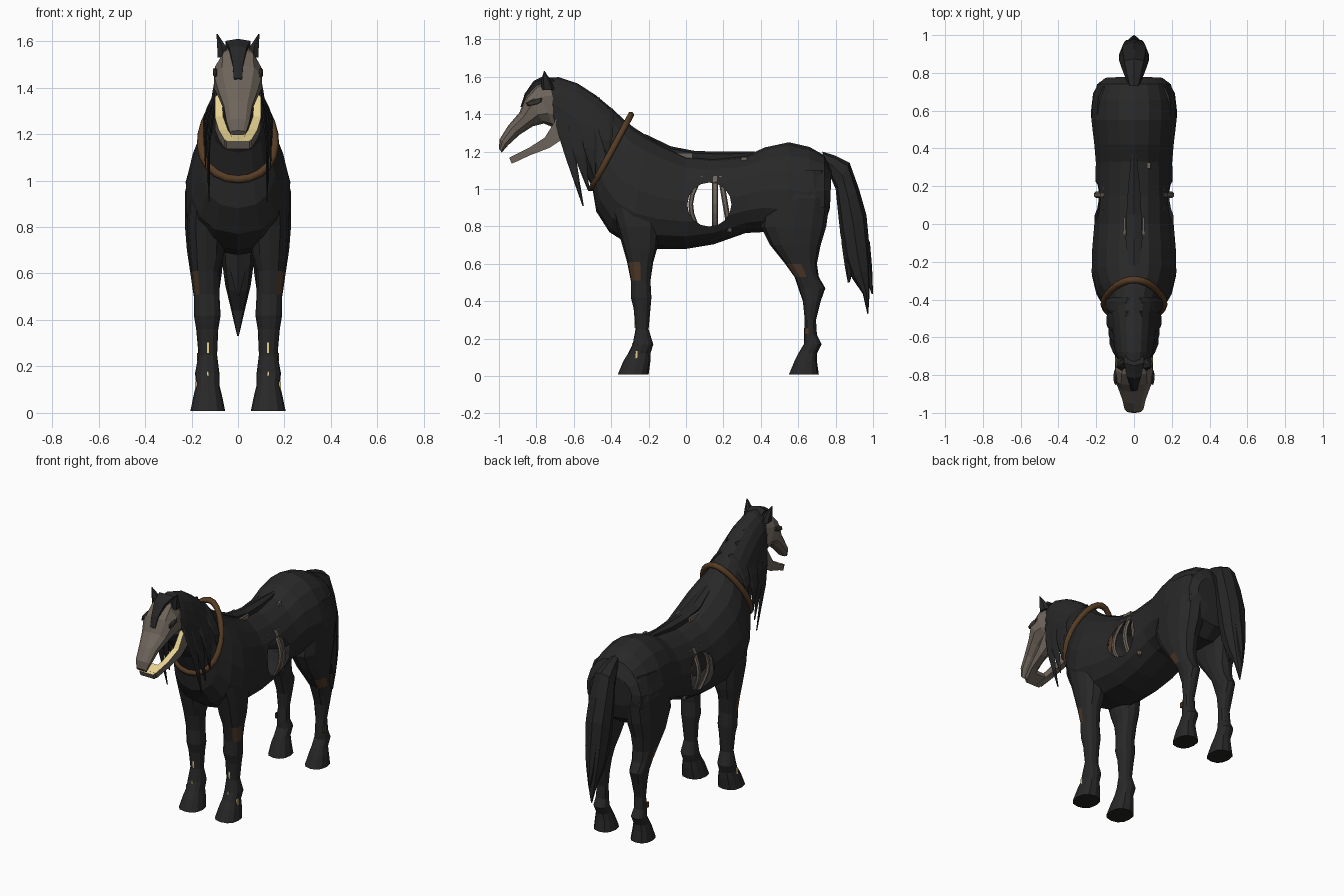
import bpy, bmesh, math
from mathutils import Vector, Matrix

if "Cube" in bpy.data.objects:
    bpy.data.objects.remove(bpy.data.objects["Cube"])


def material(name, rgb):
    m = bpy.data.materials.new(name)
    m.diffuse_color = (*rgb, 1)
    m.use_nodes = True
    m.node_tree.nodes["Principled BSDF"].inputs["Base Color"].default_value = m.diffuse_color
    return m


COAT = material("black coat", (0.021, 0.021, 0.021))
HAIR = material("black hair", (0.019, 0.019, 0.019))
HOOF = material("dark hoof", (0.017, 0.016, 0.015))
BONE = material("grey bone", (0.155, 0.128, 0.104))
SOCKET = material("dark socket", (0.04, 0.033, 0.027))
TEETH = material("yellow teeth", (0.80, 0.65, 0.29))
LEATHER = material("brown leather", (0.092, 0.045, 0.018))
FLESH = material("brown flesh", (0.075, 0.040, 0.020))


def finish(name, bm, mats, rule=None):
    bmesh.ops.recalc_face_normals(bm, faces=bm.faces)
    me = bpy.data.meshes.new(name)
    bm.to_mesh(me)
    bm.free()
    for m in mats:
        me.materials.append(m)
    if rule:
        for f in me.polygons:
            f.material_index = rule(f.center, f.normal)
    ob = bpy.data.objects.new(name, me)
    bpy.context.collection.objects.link(ob)
    return ob


def loft(name, rings, mats, n=10, p=0.85, egg=0.0, box=False, rule=None):
    """Skin rings given as (ya, za, yb, zb, half width, centre x)."""
    bm = bmesh.new()
    loops = []
    if box:
        n, p = 4, 1
    for r in rings:
        ya, za, yb, zb, w = r[:5]
        xc = r[5] if len(r) > 5 else 0
        loop = []
        for i in range(n):
            t = 2 * math.pi * i / n + (math.pi / 4 if box else 0)
            k = math.sqrt(2) if box else 1
            s, c = math.sin(t) * k, math.cos(t) * k
            s, c = (math.copysign(abs(v) ** p, v) for v in (s, c))
            loop.append(bm.verts.new((xc + w * s * (1 - egg * c),
                                      (ya + yb) / 2 + (ya - yb) / 2 * c,
                                      (za + zb) / 2 + (za - zb) / 2 * c)))
        loops.append(loop)
    for a, b in zip(loops, loops[1:]):
        for i in range(n):
            j = (i + 1) % n
            bm.faces.new((a[i], a[j], b[j], b[i]))
    bm.faces.new(loops[0])
    bm.faces.new(loops[-1])
    return finish(name, bm, mats, rule)


def plate(name, loc, size, mat):
    bm = bmesh.new()
    bmesh.ops.create_cube(bm, size=1, matrix=Matrix.Translation(loc) @ Matrix.Diagonal((*size, 1)))
    return finish(name, bm, [mat])


# Torso and neck, one skin from rump to poll
torso = loft("torso_and_neck", [
    (.778, 1.10, .77, .90, .15), (.74, 1.18, .74, .80, .195), (.66, 1.225, .66, .74, .218),
    (.55, 1.25, .55, .74, .225), (.42, 1.222, .42, .77, .21), (.33, 1.18, .32, .765, .202),
    (.15, 1.165, .15, .705, .207), (0, 1.18, 0, .68, .21), (-.12, 1.235, -.16, .68, .222),
    (-.21, 1.285, -.30, .70, .224), (-.28, 1.33, -.41, .77, .20), (-.33, 1.37, -.48, .88, .162),
    (-.39, 1.425, -.50, 1.0, .138), (-.48, 1.50, -.55, 1.12, .12), (-.58, 1.565, -.62, 1.20, .11),
    (-.68, 1.598, -.67, 1.27, .10), (-.76, 1.595, -.70, 1.34, .08)], [COAT], n=16, p=.9, egg=.16)

# Round wound cut through both flanks, leaving a hollow shell
HY, HZ, HR = .125, .917, .118
bm = bmesh.new()
bmesh.ops.create_cone(bm, cap_ends=True, segments=16, radius1=HR, radius2=HR, depth=1,
                      matrix=Matrix.Translation((0, HY, HZ)) @ Matrix.Rotation(math.pi / 2, 4, 'Y'))
cutter = finish("hole_cutter", bm, [COAT])
cutter.hide_render = True
mod = torso.modifiers.new("hole", 'BOOLEAN')
mod.operation, mod.solver, mod.object = 'DIFFERENCE', 'EXACT', cutter
bpy.context.view_layer.objects.active = torso
bpy.ops.object.modifier_apply(modifier=mod.name)
bpy.data.objects.remove(cutter)
bm = bmesh.new()
bm.from_mesh(torso.data)
walls = [f for f in bm.faces if abs(f.normal.x) < .05 and
         all(abs(math.hypot(v.co.y - HY, v.co.z - HZ) - HR) < .005 for v in f.verts)]
bmesh.ops.delete(bm, geom=walls, context='FACES')
bm.to_mesh(torso.data)
bm.free()

# Leg rings: (z, front y, back y, inner x, outer x)
FRONT = [(.95, -.42, -.12, .05, .21), (.80, -.37, -.14, .05, .22), (.68, -.335, -.155, .06, .21),
         (.61, -.315, -.175, .08, .20), (.51, -.295, -.19, .08, .19), (.42, -.295, -.185, .075, .19),
         (.36, -.28, -.19, .085, .18), (.25, -.27, -.20, .09, .17), (.17, -.285, -.175, .08, .185),
         (.12, -.31, -.19, .08, .18), (.08, -.335, -.19, .07, .19), (.008, -.365, -.20, .055, .205)]
HIND = [(1.10, .45, .74, .06, .195), (.95, .42, .77, .03, .228), (.80, .40, .75, .04, .228),
        (.70, .45, .72, .06, .22), (.60, .53, .70, .07, .205), (.53, .58, .71, .08, .195),
        (.47, .60, .745, .085, .185), (.40, .625, .72, .09, .18), (.30, .635, .695, .10, .17),
        (.22, .63, .70, .10, .175), (.17, .63, .725, .09, .18), (.12, .60, .70, .09, .18),
        (.08, .58, .70, .08, .19), (.008, .55, .71, .065, .2)]


def leg(name, rings, s, wounds):
    def rule(c, nrm):
        if c.z < .03:
            return 1
        outer = nrm.x * s > .3 and c.x * s > .13
        return 2 if outer and any(abs(c.z - z) < .03 and abs(c.y - y) < .03 for y, z in wounds) else 0
    loft(name, [(y0, z, y1, z, (x1 - x0) / 2, s * (x0 + x1) / 2) for z, y0, y1, x0, x1 in rings],
         [COAT, HOOF, FLESH], n=12, rule=rule)


for side, s in (("right", 1), ("left", -1)):
    leg(side + "_front_leg", FRONT, s, [(-.26, .56)])
    leg(side + "_hind_leg", HIND, s, [(.59, .565)])
    # Bits of bared bone and flesh on the shins
    plate(side + "_shin_chip", (s * .13, -.271, .28), (.009, .009, .045), TEETH)
    plate(side + "_pastern_chip", (s * .13, -.285, .16), (.008, .009, .035), TEETH)
    plate(side + "_ankle_chip", (s * .18, -.265, .115), (.009, .012, .04), TEETH)
    plate(side + "_hock_wound", (s * .171, .645, .24), (.009, .022, .035), FLESH)

    # Ribs showing in the wound: bow in y, lean, width, outward bulge
    ribs = [(.085, -.055, -.01, .013, .19), (.155, 0, 0, .017, .212), (.185, 0, .05, .015, .19)]
    for i, (y, bow, lean, wid, out) in enumerate(ribs):
        rings = []
        for k in range(7):
            t = k / 6
            a = math.sin(math.pi * t)
            yc, z = y + bow * a + lean * t, 1.07 - .30 * t
            rings.append((yc - wid, z, yc + wid, z, .011, s * (.15 + (out - .161) * a)))
        loft(f"{side}_rib_{i + 1}", rings, [BONE], n=6)

    # Lower jaw side bar with teeth on top
    loft(side + "_jaw_bar", [
        (-.69, 1.38, -.655, 1.27, .014, s * .085), (-.755, 1.275, -.73, 1.22, .018, s * .082),
        (-.84, 1.22, -.835, 1.18, .02, s * .064), (-.93, 1.175, -.92, 1.14, .02, s * .038)],
        [BONE, TEETH], box=True, rule=lambda c, n: int(n.z > .4 and c.z < 1.34))

    # Eye socket, ear
    bm = bmesh.new()
    bmesh.ops.create_icosphere(bm, subdivisions=1, radius=1, matrix=Matrix.Translation((s * .098, -.81, 1.465))
                               @ Matrix.Rotation(.3, 4, 'X') @ Matrix.Diagonal((.012, .05, .02, 1)))
    finish(side + "_eye_socket", bm, [SOCKET])
    loft(side + "_ear", [(-.775, 1.53, -.70, 1.53, .028, s * .063), (-.775, 1.575, -.72, 1.575, .022, s * .07),
                         (-.76, 1.63, -.755, 1.63, .003, s * .09)], [HAIR], n=6)

    # Mane locks: crest, bend and tip (y, z), tip x, width
    locks = [((-.70, 1.57), (-.66, 1.32), (-.55, .91), .125, .05),
             ((-.61, 1.55), (-.60, 1.28), (-.52, .99), .13, .06),
             ((-.52, 1.50), (-.53, 1.30), (-.49, 1.06), .14, .06),
             ((-.44, 1.44), (-.43, 1.32), (-.42, 1.16), .145, .05)]
    for i, (a, b, c, xt, wid) in enumerate(locks):
        rings = []
        for k in range(7):
            t = k / 6
            y, z = (Vector(a) * (1 - t) ** 2 + Vector(b) * 2 * t * (1 - t) + Vector(c) * t * t)
            w = max(.004, wid * (1 - t ** 2.2))
            rings.append((y - w, z + w * .2, y + w, z - w * .2, max(.003, .014 * (1 - t * .8)),
                          s * (.03 + (xt - .03) * min(1, t * 1.6) ** .75)))
        loft(f"{side}_mane_lock_{i + 1}", rings, [HAIR], n=6)

    # Bared bone along the back
    plate(side + "_back_bone", (s * .05, -.02, 1.178), (.012, .11, .03), BONE)

# Skull face
loft("skull", [
    (-.74, 1.595, -.66, 1.30, .085), (-.80, 1.565, -.71, 1.33, .103), (-.855, 1.50, -.76, 1.35, .108),
    (-.89, 1.41, -.82, 1.335, .088), (-.95, 1.34, -.89, 1.29, .064), (-.997, 1.265, -.95, 1.235, .052),
    (-1.0, 1.215, -.985, 1.195, .036)], [BONE], n=10, p=.85)
loft("chin", [(-.87, 1.20, -.86, 1.17, .06), (-.945, 1.168, -.932, 1.136, .05)],
     [BONE, TEETH], box=True, rule=lambda c, n: int(n.z > .4))
loft("forelock", [(-.75, 1.61, -.69, 1.57, .06), (-.815, 1.578, -.79, 1.55, .042),
                  (-.862, 1.51, -.845, 1.49, .026), (-.885, 1.44, -.87, 1.43, .02)], [HAIR], n=6)

# Hair strip along the spine
loft("spine_hair", [(-.22, 1.295, -.22, 1.24, .03), (-.08, 1.228, -.08, 1.17, .05), (.05, 1.203, .05, 1.15, .045),
                    (.2, 1.2, .2, 1.14, .035), (.37, 1.2, .37, 1.17, .015)], [HAIR], n=6)
plate("loin_bone", (.08, .31, 1.155), (.015, .03, .03), BONE)

# Tail: main hank with two loose tips
loft("tail", [
    (.73, 1.20, .74, 1.12, .03), (.80, 1.178, .77, 1.07, .05), (.875, 1.14, .80, 1.0, .07),
    (.925, 1.0, .81, .90, .08), (.965, .86, .825, .76, .08), (.98, .70, .85, .62, .07),
    (.985, .58, .89, .52, .055), (.982, .45, .945, .44, .03), (.975, .335, .97, .33, .004)], [HAIR], n=8)
loft("tail_front_tip", [(.92, .72, .83, .72, .045), (.905, .60, .85, .58, .03), (.875, .50, .865, .50, .004)],
     [HAIR], n=6)
loft("tail_back_tip", [(.983, .72, .92, .70, .035), (.995, .58, .95, .56, .025), (1.0, .44, .992, .44, .004)],
     [HAIR], n=6)

# Leather collar round the neck
curve = bpy.data.curves.new("collar", 'CURVE')
curve.dimensions = '3D'
curve.bevel_depth, curve.bevel_resolution = .019, 1
sp = curve.splines.new('POLY')
sp.points.add(23)
for i, pt in enumerate(sp.points):
    t = 2 * math.pi * i / 24
    pt.co = (.155 * math.sin(t) * (1 - .22 * math.cos(t)), -.40 + .105 * math.cos(t), 1.2 + .195 * math.cos(t), 1)
sp.use_cyclic_u = True
curve.materials.append(LEATHER)
bpy.context.collection.objects.link(bpy.data.objects.new("collar", curve))
